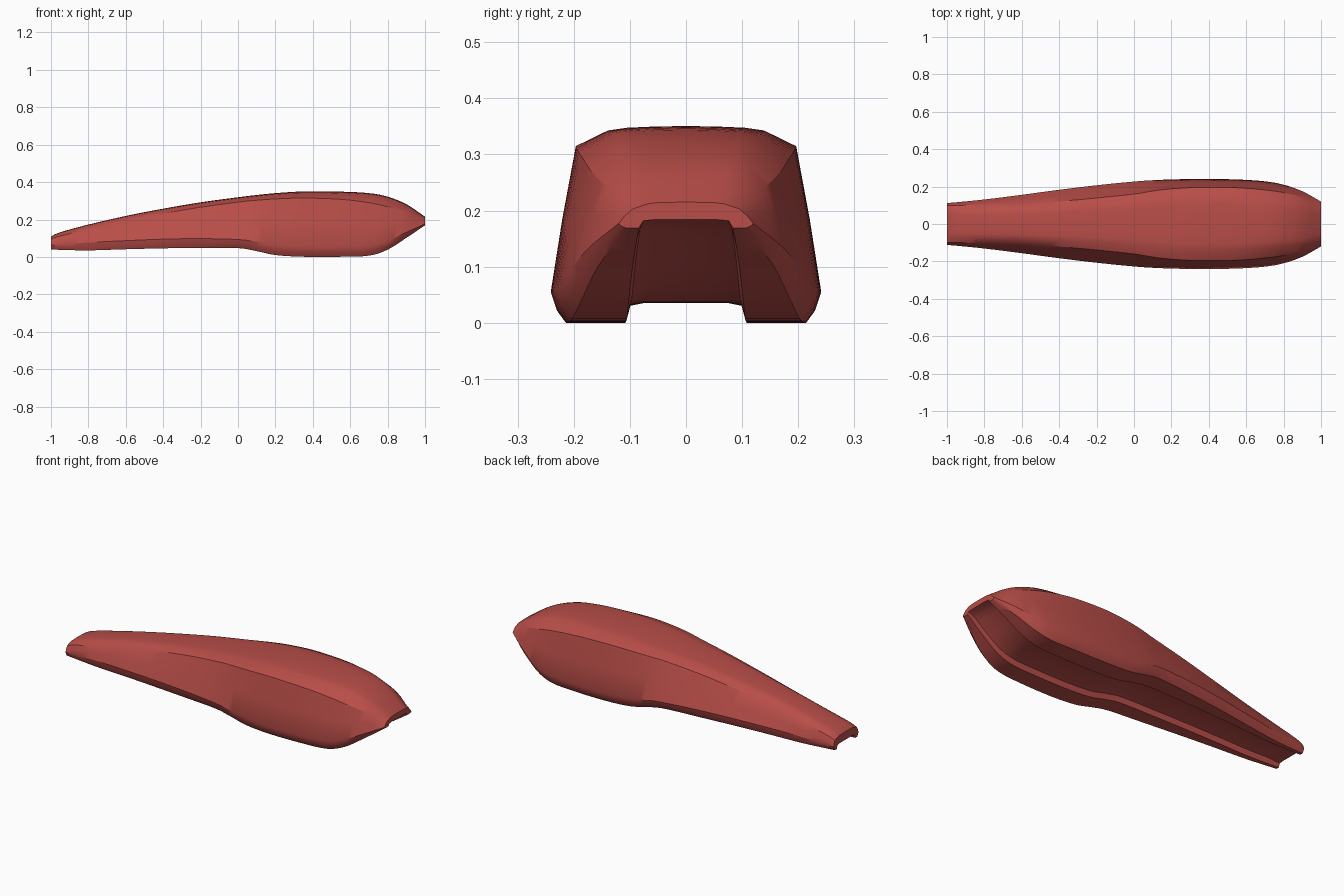
import bpy, bmesh, math

if "Cube" in bpy.data.objects:
    bpy.data.objects.remove(bpy.data.objects["Cube"])

# Stations along the body: x, top z, bottom z, widest half-width and its z,
# shoulder half-width and its z
STATIONS = [
    (-1.00, .112, .043, .112, .065, .098, .098),
    (-0.95, .135, .041, .116, .070, .100, .115),
    (-0.80, .176, .038, .131, .080, .101, .150),
    (-0.60, .222, .044, .156, .090, .106, .195),
    (-0.40, .261, .049, .183, .098, .121, .234),
    (-0.20, .295, .051, .207, .101, .139, .269),
    (0.00, .322, .050, .227, .096, .160, .296),
    (0.10, .334, .034, .234, .085, .176, .306),
    (0.20, .344, .013, .238, .070, .188, .313),
    (0.35, .353, .004, .241, .058, .196, .318),
    (0.55, .352, .004, .238, .058, .194, .311),
    (0.70, .344, .010, .228, .065, .182, .293),
    (0.80, .325, .042, .210, .090, .168, .272),
    (0.90, .285, .105, .175, .135, .142, .246),
    (1.00, .218, .172, .120, .180, .095, .206),
]
STEPS = 4


def spline(a, b, c, d, t):
    return 0.5 * (2*b + (c-a)*t + (2*a-5*b+4*c-d)*t*t + (3*b-a-3*c+d)*t**3)


def smooth_stations(rows):
    first = [2*p - q for p, q in zip(rows[0], rows[1])]
    last = [2*p - q for p, q in zip(rows[-1], rows[-2])]
    pts = [first, *rows, last]
    out = []
    for i in range(1, len(pts) - 2):
        for k in range(STEPS):
            out.append([spline(*v, k/STEPS) for v in zip(*pts[i-1:i+3])])
    return out + [list(rows[-1])]


def section(x, zt, zb, w, wz, s, sz):
    g = .06 + .2*w                       # underside groove half-width
    d = min(.035, .33*(zt - zb))         # groove depth
    drop = zt - sz
    half = [(0, zt), (.27*s, zt - .02*drop), (.53*s, zt - .08*drop),
            (.71*s, zt - .22*drop), (s, sz),
            ((s+w)/2 + .002, (sz+wz)/2), (w, wz),
            (w*.955, wz - .6*(wz-zb)), (w*.89, zb),
            (g, zb), (g-.008, zb + .86*d), (g-.033, zb + d), (0, zb + d)]
    ring = half + [(-y, z) for y, z in half[-2:0:-1]]
    return [(x, y, z) for y, z in ring]


# Lofted shell body with a shallow groove along its underside
bm = bmesh.new()
rings = [[bm.verts.new(p) for p in section(*r)] for r in smooth_stations(STATIONS)]
for a, b in zip(rings, rings[1:]):
    n = len(a)
    for i in range(n):
        j = (i + 1) % n
        bm.faces.new((a[i], a[j], b[j], b[i]))
bm.faces.new(rings[0])
bm.faces.new(rings[-1])
bmesh.ops.recalc_face_normals(bm, faces=bm.faces)
low = min(v.co.z for v in bm.verts)
bmesh.ops.translate(bm, verts=bm.verts, vec=(0, 0, -low))

mesh = bpy.data.meshes.new("body_shell")
bm.to_mesh(mesh)
bm.free()
red = bpy.data.materials.new("brick red")
red.diffuse_color = (.48, .075, .065, 1)
red.use_nodes = True
red.node_tree.nodes["Principled BSDF"].inputs["Base Color"].default_value = red.diffuse_color
mesh.materials.append(red)
body = bpy.data.objects.new("body_shell", mesh)
bpy.context.collection.objects.link(body)
bpy.context.view_layer.objects.active = body
body.select_set(True)
bpy.ops.object.shade_smooth_by_angle(angle=math.radians(32))
